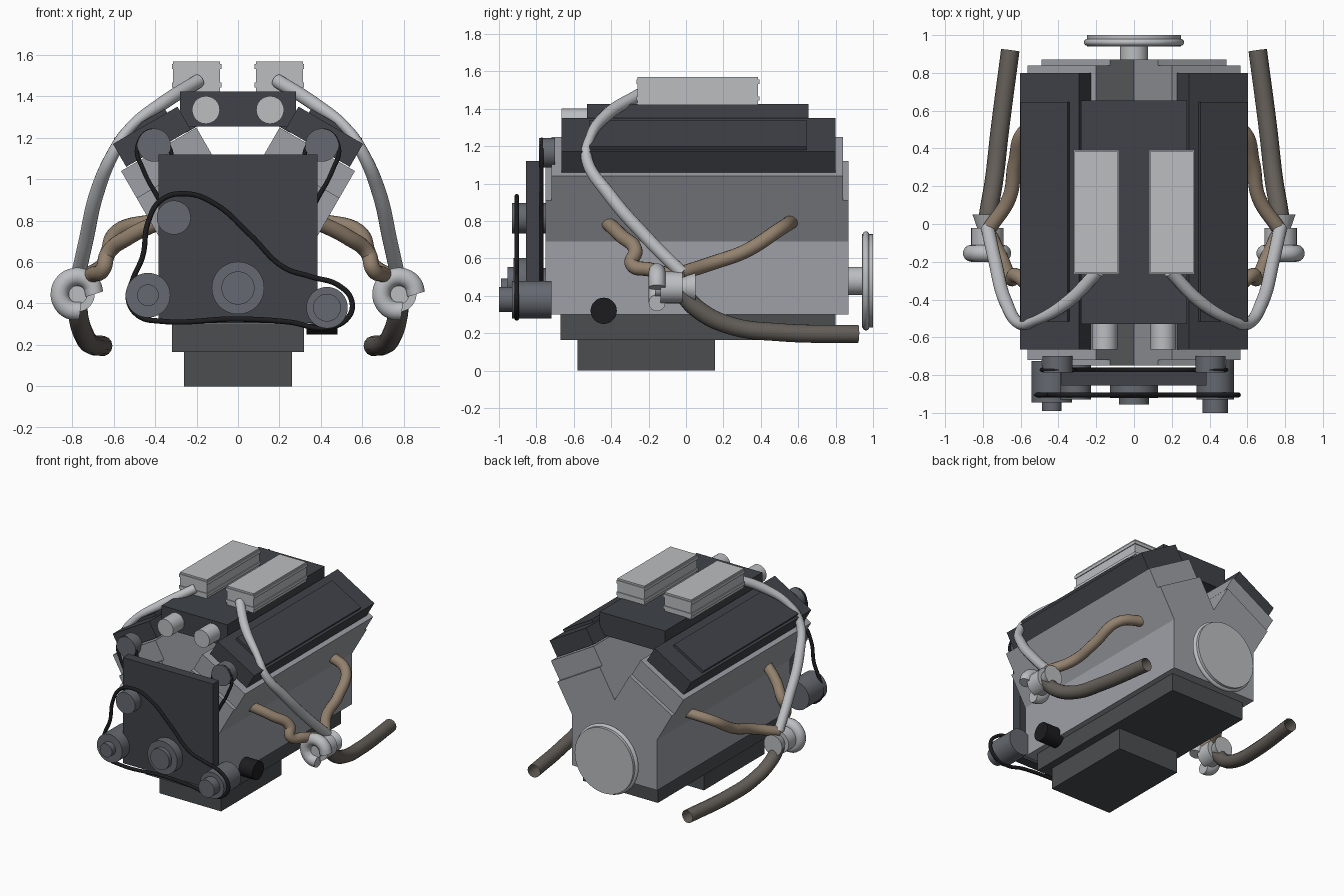
import bpy, bmesh, math
from mathutils import Matrix, Vector

if "Cube" in bpy.data.objects:
    bpy.data.objects.remove(bpy.data.objects["Cube"])


def mat(name, rgb):
    m = bpy.data.materials.new(name)
    m.diffuse_color = (*rgb, 1)
    m.use_nodes = True
    m.node_tree.nodes["Principled BSDF"].inputs["Base Color"].default_value = m.diffuse_color
    return m


CAST = mat("cast_metal", (0.34, 0.35, 0.38))
LIGHT = mat("light_metal", (0.50, 0.51, 0.53))
DARK = mat("dark_metal", (0.05, 0.055, 0.065))
PAN = mat("pan_metal", (0.07, 0.075, 0.08))
STEEL = mat("pulley_steel", (0.13, 0.14, 0.16))
RUBBER = mat("rubber", (0.012, 0.012, 0.014))
BROWN = mat("heated_metal", (0.29, 0.22, 0.155))
SOOT = mat("exhaust_metal", (0.13, 0.115, 0.10))


def finish(bm, name, m, smooth=False):
    bmesh.ops.recalc_face_normals(bm, faces=bm.faces[:])
    me = bpy.data.meshes.new(name)
    bm.to_mesh(me)
    bm.free()
    me.materials.append(m)
    ob = bpy.data.objects.new(name, me)
    bpy.context.collection.objects.link(ob)
    if smooth:
        smooth_it(ob)
    return ob


def smooth_it(ob):
    bpy.ops.object.select_all(action='DESELECT')
    ob.select_set(True)
    bpy.context.view_layer.objects.active = ob
    bpy.ops.object.shade_smooth_by_angle(angle=math.radians(35))


def prism(name, pts, y0, y1, m):
    """Extrude an (x, z) profile along y."""
    bm = bmesh.new()
    f = bm.faces.new([bm.verts.new((x, y0, z)) for x, z in pts])
    r = bmesh.ops.extrude_face_region(bm, geom=[f])
    vs = [g for g in r["geom"] if isinstance(g, bmesh.types.BMVert)]
    bmesh.ops.translate(bm, verts=vs, vec=(0, y1 - y0, 0))
    return finish(bm, name, m)


def box(name, x0, x1, y0, y1, z0, z1, m):
    return prism(name, [(x0, z0), (x1, z0), (x1, z1), (x0, z1)], y0, y1, m)


def tilted(name, s, outer, w, h, y0, y1, m):
    """Slab on a bank leaning 30 degrees, from its outer lower corner (x, z)."""
    o = Vector(outer)
    u, n = Vector((-0.866, 0.5)), Vector((0.5, 0.866))
    pts = [o, o + u * w, o + u * w + n * h, o + n * h]
    return prism(name, [(s * p.x, p.y) for p in pts], y0, y1, m)


def rod(name, a, b, r, m, r2=None):
    """Cylinder or cone between two points."""
    a, b = Vector(a), Vector(b)
    d = b - a
    M = Matrix.Translation((a + b) / 2) @ d.to_track_quat('Z', 'Y').to_matrix().to_4x4()
    bm = bmesh.new()
    bmesh.ops.create_cone(bm, cap_ends=True, segments=48, radius1=r,
                          radius2=r if r2 is None else r2, depth=d.length, matrix=M)
    return finish(bm, name, m, True)


def tube(name, pts, r, m, closed=False, caps=True, radii=None):
    cu = bpy.data.curves.new(name, 'CURVE')
    cu.dimensions = '3D'
    cu.bevel_depth, cu.bevel_resolution, cu.resolution_u = r, 5, 10
    cu.use_fill_caps = caps
    sp = cu.splines.new('BEZIER')
    sp.bezier_points.add(len(pts) - 1)
    for i, (bp, p) in enumerate(zip(sp.bezier_points, pts)):
        bp.co = p
        bp.handle_left_type = bp.handle_right_type = 'AUTO'
        bp.radius = radii[i] if radii else 1
    sp.use_cyclic_u = closed
    cu.materials.append(m)
    ob = bpy.data.objects.new(name, cu)
    bpy.context.collection.objects.link(ob)
    bpy.ops.object.select_all(action='DESELECT')
    ob.select_set(True)
    bpy.context.view_layer.objects.active = ob
    bpy.ops.object.convert(target='MESH')
    smooth_it(bpy.context.view_layer.objects.active)


# V-shaped block and stepped oil pan
half = [(0.363, 0.30), (0.363, 0.69), (0.49, 0.91), (0.127, 1.12)]
prism("engine_block", half + [(0, 0.90)] + [(-x, z) for x, z in reversed(half)],
      -0.75, 0.87, CAST)
box("oil_pan", -0.32, 0.32, -0.67, 0.80, 0.165, 0.305, PAN)
box("oil_sump", -0.262, 0.262, -0.58, 0.155, 0, 0.17, PAN)
rod("oil_filter", (0.33, -0.44, 0.32), (0.48, -0.44, 0.32), 0.07, RUBBER)

# Flywheel at the rear
rod("rear_shaft", (0, 0.86, 0.48), (0, 0.95, 0.48), 0.075, LIGHT)
rod("flywheel", (0, 0.94, 0.48), (0, 1.0, 0.48), 0.25, LIGHT)
tube("flywheel_rim", [(0.247 * math.cos(a), 0.962, 0.48 + 0.247 * math.sin(a))
                      for a in [i * math.pi / 8 for i in range(16)]], 0.018, LIGHT, True)

# Timing cover
box("timing_cover", -0.385, 0.385, -0.855, -0.782, 0.305, 1.12, DARK)

# Intake manifold on top of the V
box("intake_manifold", -0.28, 0.28, -0.53, 0.655, 1.255, 1.425, DARK)

for s, side in ((1, "right"), (-1, "left")):
    # Cylinder head and valve cover
    tilted("cylinder_head_" + side, s, (0.49, 0.91), 0.42, 0.15, -0.72, 0.84, CAST)
    tilted("valve_cover_" + side, s, (0.54, 1.06), 0.36, 0.128, -0.665, 0.80, DARK)
    tilted("cover_panel_" + side, s, (0.585, 1.172), 0.285, 0.03, -0.515, 0.645, DARK)
    tilted("intake_port_" + side, s, (0.25, 1.225), 0.1, 0.03, -0.50, 0.62, DARK)
    rod("throttle_" + side, (s * 0.155, -0.665, 1.335), (s * 0.155, -0.5, 1.335), 0.067, LIGHT)
    rod("cam_pulley_" + side, (s * 0.405, -0.785, 1.165), (s * 0.405, -0.70, 1.165), 0.08, STEEL)

    # Intercooler box with two thin lips
    c = s * 0.2
    box("intercooler_" + side, c - 0.114, c + 0.114, -0.258, 0.385, 1.42, 1.57, LIGHT)
    for k, z in (("lower", 1.455), ("upper", 1.545)):
        box("intercooler_lip_%s_%s" % (k, side), c - 0.12, c + 0.12, -0.264, 0.392,
            z - 0.012, z + 0.012, LIGHT)

    # Charge pipe from intercooler to turbo
    P = lambda pts: [(s * x, y, z) for x, y, z in pts]
    tube("charge_pipe_" + side, P([(0.19, -0.25, 1.475), (0.36, -0.42, 1.37), (0.53, -0.515, 1.24),
                                   (0.60, -0.53, 1.13), (0.68, -0.41, 0.94), (0.735, -0.20, 0.70),
                                   (0.775, -0.02, 0.52)]),
         0.034, LIGHT, radii=[1, 1, 0.75, 0.9, 1.05, 1.05, 1.05])
    # Exhaust runners and downpipe
    tube("front_runner_" + side, P([(0.37, -0.43, 0.80), (0.53, -0.345, 0.72), (0.63, -0.27, 0.64),
                                    (0.65, -0.29, 0.57), (0.70, -0.19, 0.54), (0.77, -0.04, 0.50)]),
         0.038, BROWN)
    tube("rear_runner_" + side, P([(0.38, 0.57, 0.80), (0.57, 0.50, 0.755), (0.63, 0.32, 0.64),
                                   (0.66, 0.14, 0.575), (0.77, -0.03, 0.52)]), 0.038, BROWN)
    tube("downpipe_" + side, P([(0.78, -0.03, 0.43), (0.77, 0.06, 0.33), (0.74, 0.24, 0.24),
                                (0.71, 0.50, 0.205), (0.655, 0.92, 0.195)]), 0.049, SOOT, caps=False)
    # Turbo: housing, flared outlet and snail (same hand on both sides)
    t = s * 0.777
    rod("turbo_housing_" + side, (t, -0.135, 0.445), (t, -0.02, 0.445), 0.085, LIGHT)
    rod("turbo_outlet_" + side, (t, -0.03, 0.445), (t, 0.05, 0.445), 0.05, LIGHT, 0.078)
    rod("turbo_nose_" + side, (t, -0.165, 0.445), (t, -0.12, 0.445), 0.05, LIGHT)
    tube("turbo_snail_" + side, [(t + 0.084 * math.cos(a), -0.155, 0.445 + 0.084 * math.sin(a))
                                 for a in [math.radians(i * 35) for i in range(9)]], 0.045, LIGHT)

# Front accessories: x, z, radius, front y, back y, hub radius, hub front y
for name, x, z, r, y0, y1, hr, hy in (
        ("crank_pulley", 0, 0.475, 0.127, -0.922, -0.84, 0.08, -0.955),
        ("alternator", -0.435, 0.44, 0.108, -0.945, -0.725, 0.052, -0.99),
        ("pump", 0.43, 0.38, 0.1, -0.93, -0.72, 0.067, -1.0),
        ("idler", -0.31, 0.815, 0.082, -0.93, -0.745, 0, 0)):
    rod(name, (x, y0, z), (x, y1, z), r, STEEL)
    if hr:
        rod(name + "_hub", (x, hy, z), (x, y0 + 0.02, z), hr, STEEL)

# Drive belt and timing belt
belt = [(-0.53, 0.42), (-0.48, 0.34), (-0.38, 0.315), (0, 0.325), (0.25, 0.31), (0.42, 0.282),
        (0.53, 0.33), (0.55, 0.41), (0.49, 0.485), (0.35, 0.53), (0.22, 0.575), (0.06, 0.73),
        (-0.11, 0.88), (-0.25, 0.93), (-0.37, 0.90), (-0.435, 0.79), (-0.46, 0.63), (-0.51, 0.51)]
tube("drive_belt", [(x, -0.905, z) for x, z in belt], 0.013, RUBBER, True)
loop = [(0.15, 0.45), (0.38, 0.90), (0.455, 1.04), (0.485, 1.16), (0.41, 1.235), (0.335, 1.16),
        (0.30, 1.05)]
loop = [(0, 0.36)] + loop + [(0, 0.85)] + [(-x, z) for x, z in reversed(loop)]
tube("timing_belt", [(x, -0.772, z) for x, z in loop], 0.011, RUBBER, True)
